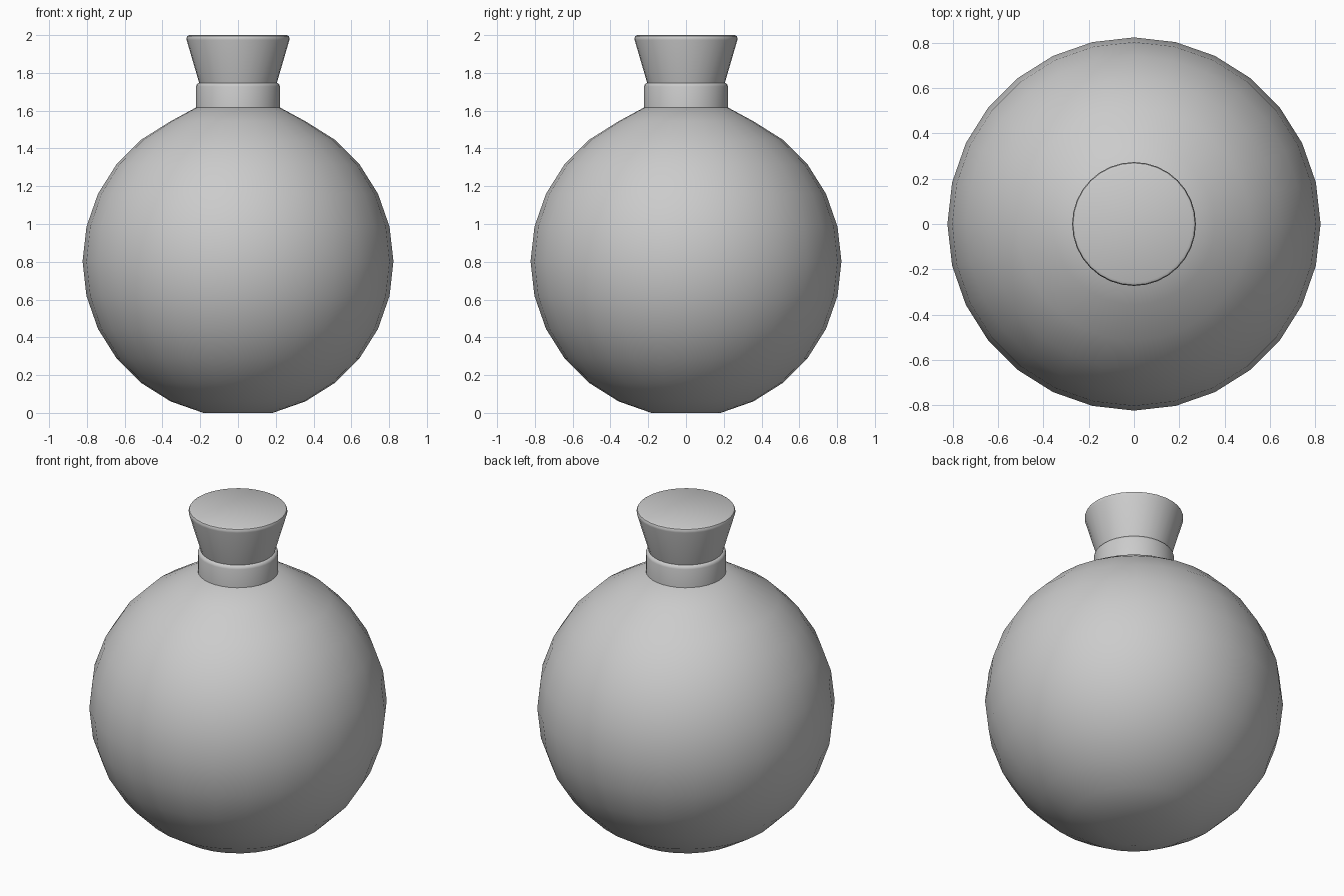
import bpy, bmesh
from math import sin, cos, pi, radians

if "Cube" in bpy.data.objects:
    bpy.data.objects.remove(bpy.data.objects["Cube"])


def lathe(name, profile, sides):
    """Spin (radius, z) points, listed bottom to top, into a closed solid."""
    bm = bmesh.new()
    rings = []
    for r, z in profile:
        rings.append([bm.verts.new((r * cos(2 * pi * i / sides), r * sin(2 * pi * i / sides), z))
                      for i in range(sides)])
    for a, b in zip(rings, rings[1:]):
        for i in range(sides):
            j = (i + 1) % sides
            bm.faces.new((a[i], a[j], b[j], b[i]))
    bm.faces.new(rings[0][::-1])
    bm.faces.new(rings[-1])
    mesh = bpy.data.meshes.new(name)
    bm.to_mesh(mesh)
    bm.free()
    ob = bpy.data.objects.new(name, mesh)
    bpy.context.collection.objects.link(ob)
    bpy.ops.object.select_all(action='DESELECT')
    ob.select_set(True)
    bpy.context.view_layer.objects.active = ob
    bpy.ops.object.shade_smooth_by_angle(angle=radians(32))
    return ob


# Round flask body: 28-sided sphere with a flat base and a shoulder under the neck
R, SIDES = 0.823, 28
step = 2 * pi / SIDES
zc = R * cos(step)
body = [(R * sin(k * step), zc - R * cos(k * step)) for k in range(1, 13)]
lathe("flask_body", body + [(0.22, 1.618)], SIDES)

# Neck with a rounded lip
lathe("flask_neck", [(0.222, 1.60), (0.222, 1.728), (0.219, 1.738),
                     (0.212, 1.745), (0.203, 1.748)], 32)

# Flared stopper with a rounded top edge
lathe("stopper", [(0.17, 1.63), (0.205, 1.745), (0.272, 1.974), (0.273, 1.984),
                  (0.269, 1.994), (0.258, 2.0)], 32)
